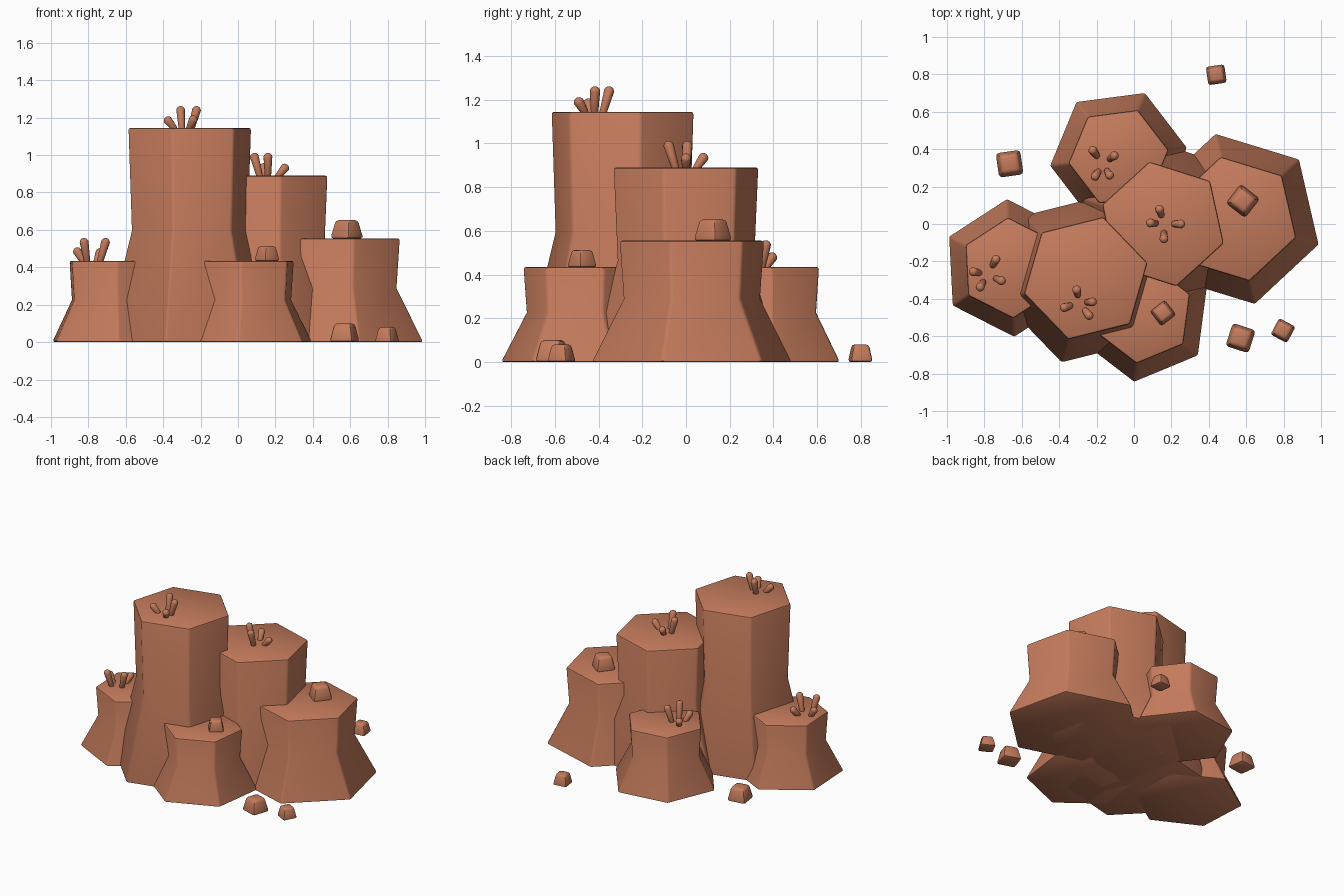
import bpy, bmesh, math
from mathutils import Vector, Matrix

if "Cube" in bpy.data.objects:
    bpy.data.objects.remove(bpy.data.objects["Cube"])

clay = bpy.data.materials.new("terracotta")
clay.diffuse_color = (0.56, 0.2, 0.108, 1)
clay.use_nodes = True
clay.node_tree.nodes["Principled BSDF"].inputs["Base Color"].default_value = clay.diffuse_color


def finish(bm, name, angle):
    bmesh.ops.recalc_face_normals(bm, faces=bm.faces)
    me = bpy.data.meshes.new(name)
    bm.to_mesh(me)
    bm.free()
    me.materials.append(clay)
    ob = bpy.data.objects.new(name, me)
    bpy.context.collection.objects.link(ob)
    bpy.ops.object.select_all(action='DESELECT')
    ob.select_set(True)
    bpy.context.view_layer.objects.active = ob
    bpy.ops.object.shade_smooth_by_angle(angle=math.radians(angle))
    return ob


def bevel(bm, width, segments, min_angle):
    edges = [e for e in bm.edges if e.calc_face_angle(0) > math.radians(min_angle)]
    bmesh.ops.bevel(bm, geom=edges, offset=width, segments=segments,
                    profile=0.5, affect='EDGES')


def column(name, x, y, r, h, turn):
    """Hexagonal pillar: flared foot, slim waist, slightly wider top."""
    bm = bmesh.new()
    rings = []
    for z, rad in ((0, r * 1.395), (h * 0.52, r * 0.955), (h, r * 1.01)):
        rings.append([bm.verts.new((x + rad * math.cos(math.radians(turn + 60 * i)),
                                    y + rad * math.sin(math.radians(turn + 60 * i)), z))
                      for i in range(6)])
    for a, b in zip(rings, rings[1:]):
        for i in range(6):
            j = (i + 1) % 6
            bm.faces.new((a[i], a[j], b[j], b[i]))
    bm.faces.new(rings[0][::-1])
    bm.faces.new(rings[-1])
    bmesh.ops.recalc_face_normals(bm, faces=bm.faces)
    bevel(bm, 0.012, 2, 40)
    finish(bm, name, 40)


def rock(name, x, y, z, size, h, turn):
    """Tapered, rounded block."""
    bm = bmesh.new()
    bmesh.ops.create_cube(bm, size=1)
    for v in bm.verts:
        s = size * (0.72 if v.co.z > 0 else 1.04)
        v.co = Vector((v.co.x * s, v.co.y * s, (v.co.z + 0.5) * h))
    bevel(bm, size * 0.13, 2, 30)
    bm.transform(Matrix.Translation((x, y, z)) @ Matrix.Rotation(math.radians(turn), 4, 'Z'))
    finish(bm, name, 40)


def tuft(name, cx, cy, ground, tips):
    """Cluster of round-tipped stalks leaning away from the centre."""
    bm = bmesh.new()
    for x, y, top in tips:
        out = Vector((x - cx, y - cy, 0))
        centre = Vector((cx, cy, ground))
        base = centre + out * 0.7
        tip = centre + out * 1.12 + Vector((0, 0, top - ground - 0.022))
        axis = tip - base
        rot = axis.to_track_quat('Z', 'Y')
        verts = bmesh.ops.create_uvsphere(bm, u_segments=12, v_segments=9, radius=0.024)["verts"]
        for v in verts:
            if v.co.z > 0:
                v.co = tip + rot @ v.co
            else:
                v.co = base + rot @ (v.co * 0.72)
    finish(bm, name, 60)


# Pillars
column("tall_pillar", -0.258, -0.29, 0.337, 1.145, 14)
column("middle_pillar", 0.155, 0.0, 0.338, 0.89, 42.3)
column("right_pillar", 0.541, 0.027, 0.338, 0.555, 43)
column("back_pillar", -0.083, 0.36, 0.268, 0.435, 7.5)
column("left_pillar", -0.66, -0.235, 0.268, 0.435, 33)
column("front_pillar", 0.049, -0.478, 0.268, 0.435, 22.5)

# Loose rocks
rock("back_rock", 0.44, 0.798, 0, 0.10, 0.08, 8)
rock("left_rock", -0.665, 0.322, 0, 0.133, 0.10, 8)
rock("front_rock_large", 0.57, -0.61, 0, 0.13, 0.10, -18)
rock("front_rock_small", 0.797, -0.57, 0, 0.10, 0.08, -28)
rock("rock_on_right_pillar", 0.582, 0.123, 0.553, 0.13, 0.10, -38)
rock("rock_on_front_pillar", 0.155, -0.476, 0.433, 0.10, 0.08, 38)

# Plant tufts
tuft("tall_pillar_tuft", -0.292, -0.422, 1.145,
     ((-0.305, -0.36, 1.26), (-0.364, -0.444, 1.205), (-0.23, -0.417, 1.26), (-0.246, -0.482, 1.21)))
tuft("middle_pillar_tuft", 0.16, 0.0, 0.89,
     ((0.139, 0.07, 0.955), (0.096, 0.005, 1.01), (0.24, 0.0, 0.952), (0.16, -0.07, 1.01)))
tuft("left_pillar_tuft", -0.782, -0.27, 0.435,
     ((-0.743, -0.198, 0.5), (-0.85, -0.257, 0.505), (-0.717, -0.30, 0.555), (-0.818, -0.33, 0.555)))
tuft("back_pillar_tuft", -0.165, 0.318, 0.435,
     ((-0.214, 0.385, 0.5), (-0.112, 0.36, 0.555), (-0.203, 0.262, 0.5), (-0.134, 0.267, 0.555)))
